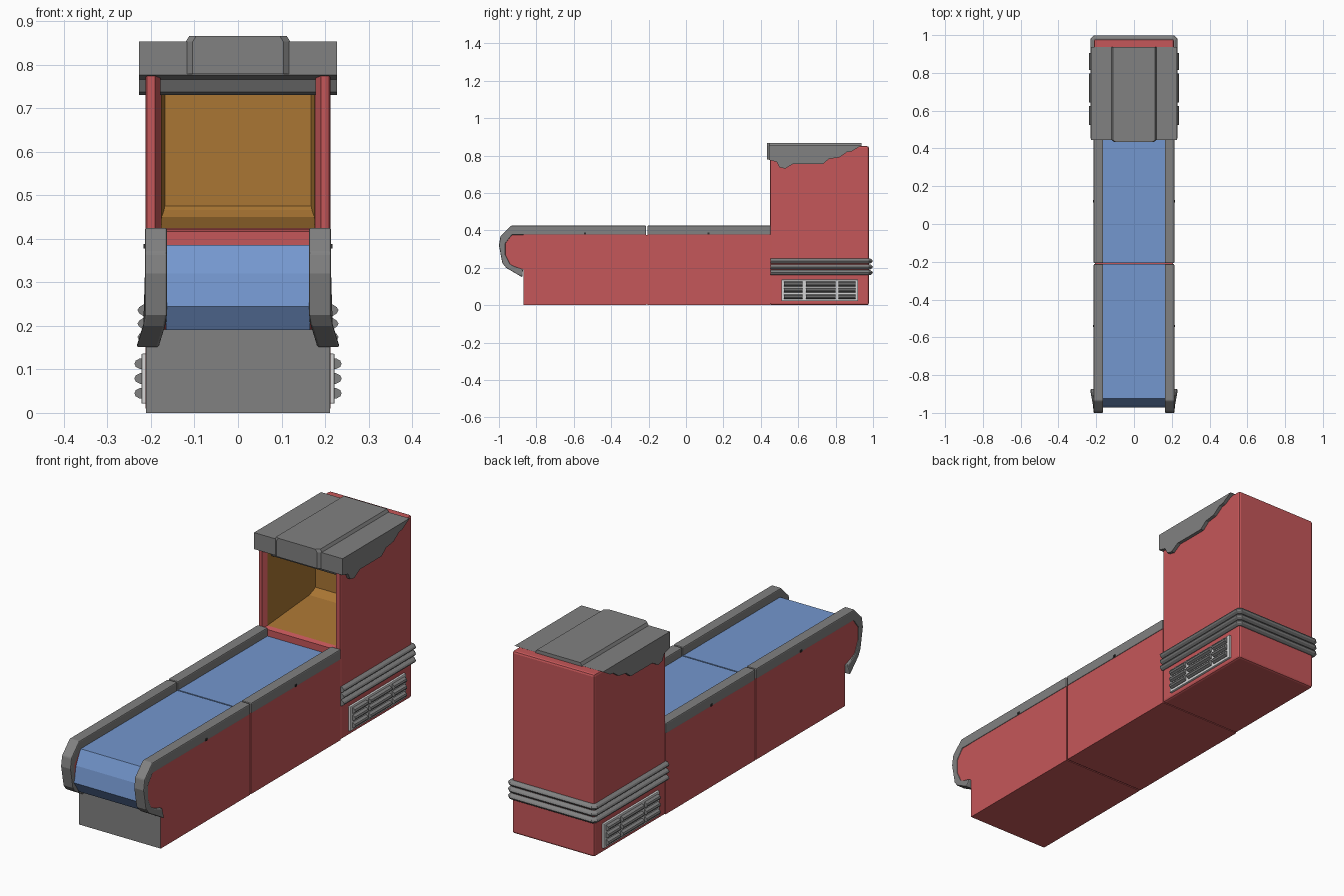
import bpy, bmesh

if "Cube" in bpy.data.objects:
    bpy.data.objects.remove(bpy.data.objects["Cube"])

def mat(name, c):
    m = bpy.data.materials.new(name)
    m.diffuse_color = (*c, 1)
    m.use_nodes = True
    m.node_tree.nodes["Principled BSDF"].inputs["Base Color"].default_value = m.diffuse_color
    return m

RED = mat("red", (0.56, 0.095, 0.1))
GRAY = mat("gray", (0.22, 0.22, 0.22))
BLUE = mat("blue", (0.175, 0.31, 0.62))
AMBER = mat("amber", (0.40, 0.18, 0.033))
WHITE = mat("off_white", (0.66, 0.66, 0.66))
DARK = mat("dark_gray", (0.03, 0.03, 0.03))

def finish(name, bm, m, bevel=0, inward=False):
    bmesh.ops.recalc_face_normals(bm, faces=bm.faces)
    if bevel:
        edges = [e for e in bm.edges if e.calc_face_angle(0) > 0.6]
        bmesh.ops.bevel(bm, geom=edges, offset=bevel, segments=2, profile=0.5,
                        affect='EDGES', clamp_overlap=True)
    if inward:
        bmesh.ops.reverse_faces(bm, faces=bm.faces)
    me = bpy.data.meshes.new(name)
    bm.to_mesh(me)
    bm.free()
    me.materials.append(m)
    ob = bpy.data.objects.new(name, me)
    bpy.context.collection.objects.link(ob)
    return ob

def loft(name, rings, m, bevel=0, caps=(True, True), inward=False):
    """Skin a list of closed rings of 3D points."""
    bm = bmesh.new()
    vs = [[bm.verts.new(p) for p in r] for r in rings]
    n = len(rings[0])
    for a, b in zip(vs, vs[1:]):
        for i in range(n):
            j = (i + 1) % n
            bm.faces.new((a[i], a[j], b[j], b[i]))
    if caps[0]:
        bm.faces.new(vs[0][::-1])
    if caps[1]:
        bm.faces.new(vs[-1])
    return finish(name, bm, m, bevel, inward)

def prism_x(name, yz, x0, x1, m, bevel=0):
    return loft(name, [[(x, y, z) for y, z in yz] for x in (x0, x1)], m, bevel)

def box(name, x0, x1, y0, y1, z0, z1, m, bevel=0):
    return prism_x(name, [(y0, z0), (y1, z0), (y1, z1), (y0, z1)], x0, x1, m, bevel)

def rect_y(hx, y, z0, z1):
    return [(-hx, y, z0), (hx, y, z0), (hx, y, z1), (-hx, y, z1)]

SEAM = -0.21
G = 0.003

# lane base: two blocks, the front one with a gray front face
front_base = box("front_base", -0.211, 0.211, -0.87, SEAM - G, 0, 0.38, RED)
front_base.data.materials.append(GRAY)
for f in front_base.data.polygons:
    if f.normal.y < -0.9:
        f.material_index = 1
box("rear_base", -0.211, 0.211, SEAM + G, 0.452, 0, 0.38, RED)
box("base_core", -0.206, 0.206, -0.3, -0.1, 0.004, 0.374, RED)

# rolling surface with a curved nose
prism_x("front_lane", [(SEAM - G, 0.386), (-0.925, 0.386), (-0.958, 0.32), (-0.972, 0.245),
                       (-0.935, 0.19), (-0.86, 0.19), (SEAM - G, 0.30)], -0.166, 0.166, BLUE)
box("rear_lane", -0.166, 0.166, SEAM + G, 0.452, 0.30, 0.386, BLUE)

# side rails, nose cheeks, clips and vents, on both sides
nose = [(SEAM - G, 0.425), (-0.935, 0.425), (-0.992, 0.368), (-1.0, 0.32), (-0.982, 0.225),
        (-0.962, 0.2), (-0.875, 0.149), (-0.872, 0.192), (-0.905, 0.202), (-0.94, 0.218),
        (-0.965, 0.27), (-0.965, 0.33), (-0.93, 0.376), (SEAM - G, 0.376)]
cheek = [(-0.86, 0.385), (-0.93, 0.385), (-0.972, 0.33), (-0.972, 0.265), (-0.945, 0.21),
         (-0.9, 0.195), (-0.86, 0.19)]
for s, side in ((1, "right"), (-1, "left")):
    rail = prism_x(side + "_front_rail", nose, s * 0.163, s * 0.214, GRAY, 0.005)
    for v in rail.data.vertices:          # foot of the rail flares outwards
        if v.co.z < 0.215:
            v.co.x += s * 0.02 * (0.215 - v.co.z) / 0.065
    box(side + "_rear_rail", s * 0.163, s * 0.214, SEAM + G, 0.452, 0.376, 0.425, GRAY, 0.005)
    prism_x(side + "_nose_cheek", cheek, s * 0.164, s * 0.21, RED)
    for i, y in enumerate((-0.54, 0.12)):
        box(f"{side}_clip_{i}", s * 0.208, s * 0.217, y - 0.006, y + 0.006, 0.378, 0.388, DARK)
    # vent plate with three rows of rounded slats
    box(side + "_vent_plate", s * 0.2, s * 0.222, 0.51, 0.92, 0.021, 0.136, WHITE, 0.003)
    for r, z in enumerate((0.045, 0.079, 0.113)):
        for c, (y0, y1) in enumerate(((0.525, 0.624), (0.642, 0.798), (0.816, 0.906))):
            sec = [(0.215, -0.013), (0.226, -0.012), (0.235, -0.007), (0.238, 0),
                   (0.235, 0.007), (0.226, 0.012), (0.215, 0.013)]
            loft(f"{side}_vent_slat_{r}_{c}",
                 [[(s * x, y, z + dz) for x, dz in sec] for y in (y0, y1)], GRAY)

# cabinet with a hollow front opening
cabinet = box("cabinet", -0.212, 0.212, 0.45, 0.978, 0, 0.85, RED, 0.01)
cutter = loft("opening_cutter", [rect_y(0.192, 0.44, 0.415, 0.778), rect_y(0.19, 0.452, 0.417, 0.778),
                                 rect_y(0.178, 0.472, 0.423, 0.776), rect_y(0.178, 0.83, 0.423, 0.776)], RED)
cutter.hide_render = True
mod = cabinet.modifiers.new("opening", 'BOOLEAN')
mod.operation = 'DIFFERENCE'
mod.solver = 'EXACT'
mod.object = cutter
deps = bpy.context.evaluated_depsgraph_get()
cut_mesh = bpy.data.meshes.new_from_object(cabinet.evaluated_get(deps))
cabinet.modifiers.clear()
cabinet.data = cut_mesh
bpy.data.objects.remove(cutter)

# amber lining of the opening, floor rising to the back
loft("opening_lining", [rect_y(0.177, 0.47, 0.424, 0.775), rect_y(0.175, 0.775, 0.45, 0.775),
                        rect_y(0.17, 0.8, 0.466, 0.77), rect_y(0.168, 0.81, 0.475, 0.768)],
     AMBER, caps=(False, True), inward=True)

# canopy with stepped lower edge and raised middle panel
prism_x("canopy", [(0.444, 0.853), (0.444, 0.776), (0.485, 0.766), (0.5, 0.737), (0.53, 0.73),
                   (0.572, 0.755), (0.732, 0.755), (0.765, 0.782), (0.82, 0.79), (0.86, 0.818),
                   (0.885, 0.822), (0.937, 0.853)], -0.228, 0.228, GRAY)
loft("canopy_panel", [[(-h, y, 0.779), (h, y, 0.779), (h, y, 0.853), (h - 0.008, y, 0.866),
                       (8e-3 - h, y, 0.866), (-h, y, 0.853)]
                      for h, y in ((0.104, 0.433), (0.12, 0.446), (0.12, 0.938))], GRAY)

# three bumper bands wrapping the sides and back of the cabinet
band = [(-0.006, -0.013), (0.008, -0.013), (0.017, -0.007), (0.021, 0), (0.017, 0.007),
        (0.008, 0.013), (-0.006, 0.013)]
for i, z in enumerate((0.174, 0.205, 0.236)):
    rings = []
    for s, back in ((1, 0), (1, 1), (1, 2), (-1, 2), (-1, 1), (-1, 0)):
        ring = []
        for d, dz in band:
            x, y = [(0.21 + d, 0.452), (0.21 + d, 0.972 + d * 0.4), (0.204 + d * 0.4, 0.978 + d)][back]
            ring.append((s * x, y, z + dz))
        rings.append(ring)
    loft(f"bumper_band_{i}", rings, GRAY)
